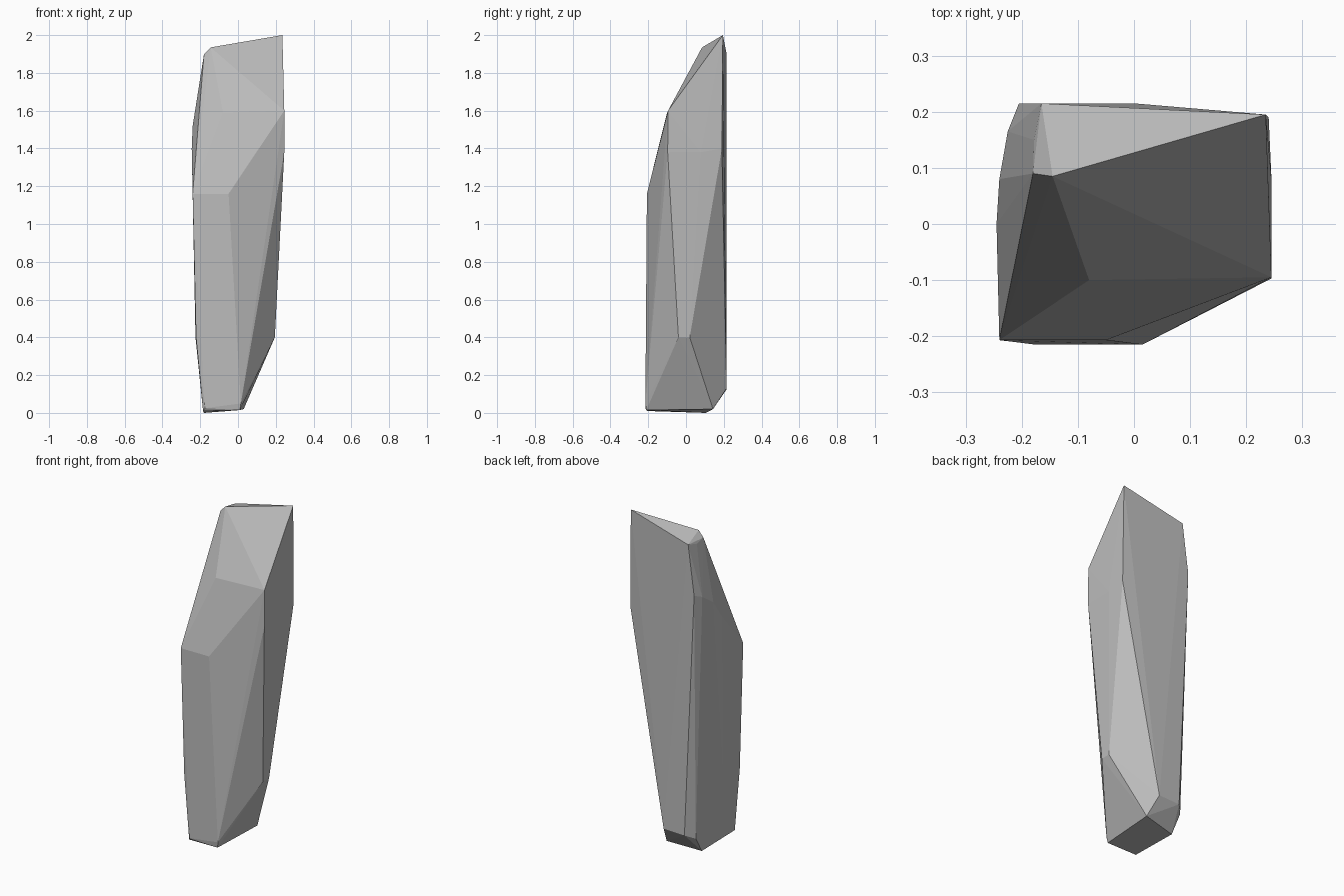
import bpy
import bmesh

# Remove the default cube only
default_cube = bpy.data.objects.get("Cube")
if default_cube:
    bpy.data.objects.remove(default_cube, do_unlink=True)


def flat_material(name, colour):
    """Plain single-colour material for viewport and render."""
    material = bpy.data.materials.new(name)
    material.use_nodes = True
    material.diffuse_color = colour
    shader = material.node_tree.nodes["Principled BSDF"]
    shader.inputs["Base Color"].default_value = colour
    shader.inputs["Roughness"].default_value = 0.9
    return material


def hull_object(name, corners, material):
    """Stretch a faceted convex skin over the given corners."""
    bm = bmesh.new()
    for corner in corners:
        bm.verts.new(corner)
    hull = bmesh.ops.convex_hull(bm, input=bm.verts[:])
    loose = {v for key in ("geom_interior", "geom_unused") for v in hull[key]
             if isinstance(v, bmesh.types.BMVert)}
    bmesh.ops.delete(bm, geom=list(loose), context="VERTS")
    bmesh.ops.recalc_face_normals(bm, faces=bm.faces[:])
    for face in bm.faces:
        face.smooth = False
    mesh = bpy.data.meshes.new(name)
    bm.to_mesh(mesh)
    bm.free()
    mesh.materials.append(material)
    stone = bpy.data.objects.new(name, mesh)
    bpy.context.collection.objects.link(stone)
    return stone


# Shared planes of the stone
back = .215
front = -.215
right = .245
left = -.245

# Slanted tip with a small bevelled corner
tip = [
    (.235, .195, 2), (-.145, .085, 1.935), (-.18, .09, 1.9),
    (-.178, .15, 1.885), (-.165, back, 1.9),
]

# Shoulder and widest band
shoulder = [
    (right, -.095, 1.6), (-.08, -.1, 1.59),
    (right, -.097, 1.38), (right, .08, 1.38), (.24, .19, 1.4),
    (left, 0, 1.4), (-.24, .08, 1.52),
    (-.225, .165, 1.58), (-.205, back, 1.6),
]

# Front ridge where the slope meets the upright face
ridge = [(-.24, -.207, 1.16), (-.05, -.207, 1.16)]

# Tapered lower flanks
flanks = [
    (.195, -.04, .4), (.195, .02, .4),
    (-.225, -.04, .4), (-.222, -.2, .4),
]

# Blunt chipped foot
foot = [
    (.015, front, .05), (.01, -.21, .015),
    (-.175, front, .025), (-.185, -.205, .01),
    (-.18, .105, 0), (.03, .143, .02),
    (0, back, .13), (-.14, back, .125), (-.185, .17, .1),
]

grey_stone = flat_material("grey stone", (.5, .5, .5, 1))
hull_object("standing_stone", tip + shoulder + ridge + flanks + foot, grey_stone)
